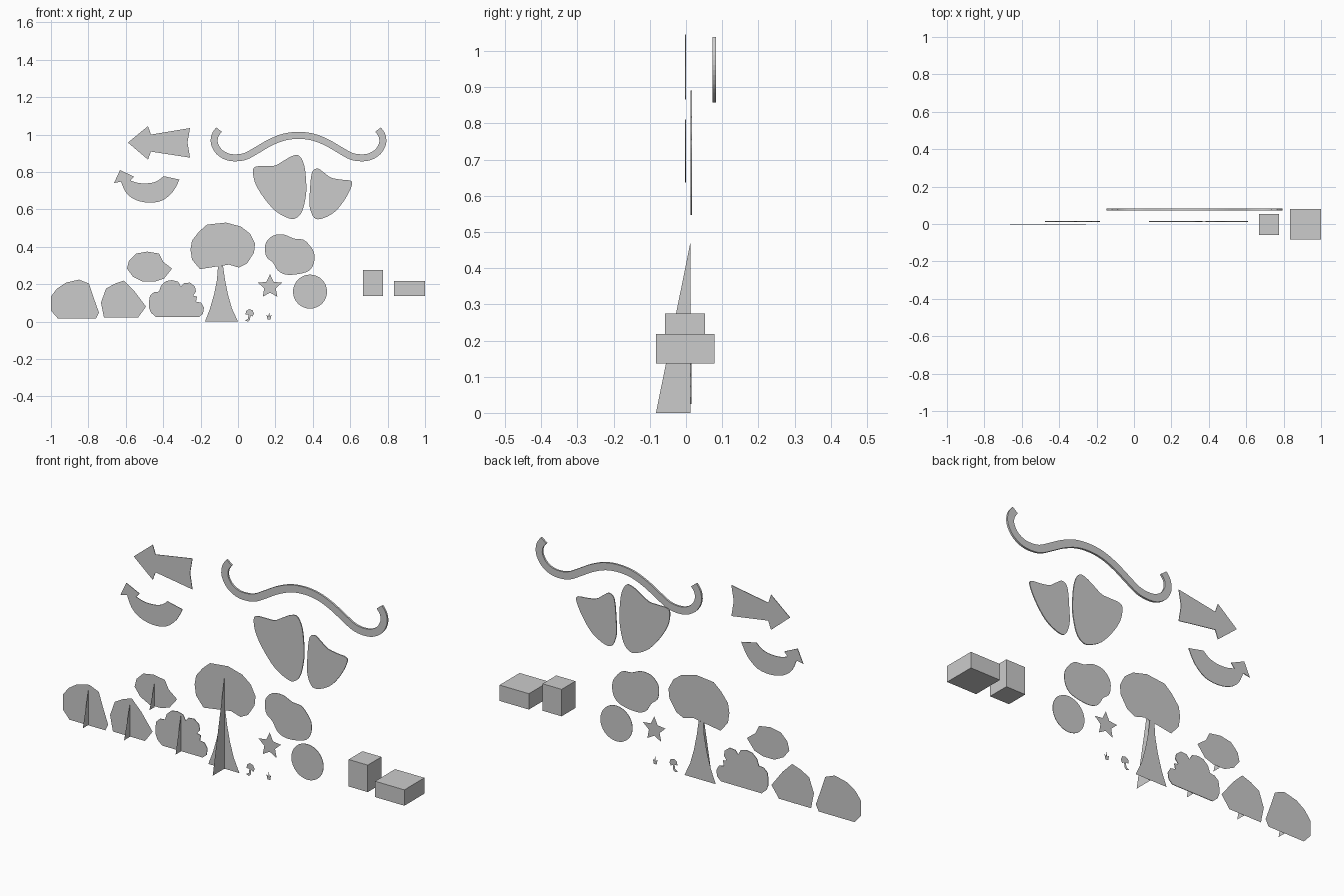
import bpy, bmesh, math
from mathutils import Vector

# Outlines are sketched on a sheet 374 units wide: x right, y down, ground line at 322
S = 187.0
def sheet(p):
    return Vector(((p[0] - 238) / S, (322 - p[1]) / S))

def spline(pts, n=4, closed=True):
    """Smooth curve through the points (Catmull-Rom)."""
    out, m = [], len(pts)
    v = [Vector(p) for p in pts]
    for i in range(m if closed else m - 1):
        if closed:
            a, b, c, d = (v[(i + k) % m] for k in (-1, 0, 1, 2))
        else:
            a, b, c, d = (v[min(max(i + k, 0), m - 1)] for k in (-1, 0, 1, 2))
        for k in range(n):
            t = k / n
            out.append(0.5 * (2 * b + (c - a) * t + (2 * a - 5 * b + 4 * c - d) * t * t
                              + (3 * b - a - 3 * c + d) * t ** 3))
    if not closed:
        out.append(v[-1])
    return out

def finish(name, bm):
    bmesh.ops.recalc_face_normals(bm, faces=bm.faces)
    me = bpy.data.meshes.new(name)
    bm.to_mesh(me)
    bm.free()
    ob = bpy.data.objects.new(name, me)
    bpy.context.collection.objects.link(ob)
    return ob

def extrude_back(bm, depth):
    if depth:
        r = bmesh.ops.extrude_face_region(bm, geom=bm.faces[:])
        bmesh.ops.translate(bm, vec=(0, depth, 0),
                            verts=[e for e in r["geom"] if isinstance(e, bmesh.types.BMVert)])

def cutout(name, pts, y=0.012, depth=0.0):
    """Flat upright shape, optionally with thickness."""
    bm = bmesh.new()
    co = [sheet(p) for p in pts]
    bm.faces.new([bm.verts.new((c.x, y, c.y)) for c in co])
    extrude_back(bm, depth)
    return finish(name, bm)

def fin(name, x, z0, z1, front, back=0.012):
    """Triangular support standing at right angles to a cutout."""
    bm = bmesh.new()
    bm.faces.new([bm.verts.new(c) for c in ((x, back, z0), (x, front, z0), (x, back, z1))])
    return finish(name, bm)

def block(name, x0, x1, y0, y1, z0, z1):
    bm = bmesh.new()
    bmesh.ops.create_cube(bm, size=1)
    bmesh.ops.scale(bm, vec=(x1 - x0, y1 - y0, z1 - z0), verts=bm.verts)
    bmesh.ops.translate(bm, vec=((x0 + x1) / 2, (y0 + y1) / 2, (z0 + z1) / 2), verts=bm.verts)
    return finish(name, bm)

# Rocks and shrubs
cutout("rock_left", [(51, 297), (57, 289), (66, 283), (79, 280), (89, 284), (94, 299),
                     (99, 313), (96, 319), (58, 319), (51, 311)])
cutout("rock_right", [(101, 303), (106, 289), (115, 284), (124, 281), (134, 291),
                      (146, 307), (138, 318), (104, 318)])
cutout("round_shrub", [(127, 269), (129, 261), (136, 254), (147, 252), (159, 254), (163, 262),
                       (172, 269), (164, 279), (155, 282), (143, 282), (133, 277)])
cutout("lumpy_bush", [(149, 302), (150, 296), (154, 292.5), (159, 292), (161, 286), (166, 281.5),
                      (172, 280.5), (178, 282), (181, 287), (184, 283.5), (190, 283), (195, 287),
                      (196, 292), (193, 296), (197, 297), (196, 302), (201, 303), (204, 308),
                      (203, 314), (199, 317.5), (156, 317.5), (151, 313), (149, 308)], depth=0.003)
fin("rock_left_fin", -0.855, 0.018, 0.20, -0.033)
fin("rock_right_fin", -0.62, 0.02, 0.19, -0.035)
fin("round_shrub_fin", -0.48, 0.21, 0.34, -0.03)
fin("lumpy_bush_fin", -0.33, 0.024, 0.22, -0.033)

# Tree
cutout("tree_trunk", [(205, 322), (210, 309), (214, 295), (217, 280), (218, 266.7), (223, 266),
                      (225, 280), (228, 295), (232, 309), (238, 322)])
cutout("tree_crown", [(192, 241), (199, 232), (207, 225), (226, 223), (241, 227), (250, 234),
                      (255, 244), (254, 253), (247, 264), (239, 268), (229, 265), (216, 267),
                      (200, 269.5), (192, 260), (190.5, 250)])
fin("tree_fin", -0.085, 0.0, 0.47, -0.083)

# Foliage blob and disc
cutout("foliage_blob", spline([(265, 251), (266, 243), (273, 236), (284, 235), (294, 239),
                               (303, 240), (309, 245), (314, 253), (314, 263), (309, 271),
                               (298, 274.5), (286, 275), (278, 271), (273, 263), (267, 258)], 3),
       y=0.011, depth=0.002)
cutout("disc", [(310 + 17 * math.cos(a * math.tau / 32), 292 + 17 * math.sin(a * math.tau / 32))
                for a in range(32)], y=0.011, depth=0.002)

# Star
cutout("star", [(270 + r * math.sin(i * math.pi / 5), 287 - r * math.cos(i * math.pi / 5))
                for i in range(10) for r in ((12.5, 6)[i % 2],)])

# Mushroom and grass tuft
cutout("mushroom", [(245, 321), (248, 319), (248.5, 315), (245.5, 315), (246, 311.5), (249, 309.5),
                    (252.5, 310.5), (254, 314), (252.5, 317), (250.5, 315.5), (250, 320), (248, 322)])
cutout("grass_tuft", [(267.5, 320), (266.5, 315), (268.5, 317), (269, 312.5), (270, 317),
                      (271.5, 315), (270.5, 320)])

# Arrows
cutout("straight_arrow", [(128, 143), (148, 126.5), (151, 135), (190, 128.5), (187.5, 143),
                          (190, 158), (151, 152), (148, 160)], y=-0.003, depth=0.003)
outer = spline([(179.5, 180), (173, 192), (162, 201), (148, 203), (135, 200), (126, 193),
                (121, 182)], 3, False)
inner = spline([(130.5, 181), (139, 183.5), (150, 183.5), (158, 181), (163.5, 176.5)], 3, False)
cutout("curved_arrow", outer + [(114, 183.5), (120, 170.5), (134, 177)] + inner,
       y=-0.003, depth=0.003)

# Wing-like panels
cutout("large_panel", spline([(253, 171), (256, 167), (266, 166.5), (275, 166), (283, 161.5),
                              (292, 156.5), (299, 156), (304, 165), (306, 180), (306, 195),
                              (302, 212), (295, 219), (287, 218), (275, 211), (263, 197),
                              (255, 183)]), y=0.012, depth=0.005)
cutout("small_panel", spline([(313, 171), (318, 169), (324, 173), (331, 178), (341, 180),
                              (350, 181), (352, 185), (346, 198), (335, 212), (322, 219),
                              (314, 218), (309.5, 206), (310, 190), (311, 178)]),
       y=0.012, depth=0.005)

# Wavy ribbon: left half of the centre line mirrored about x = 298.5
half = [(219, 130), (215, 136), (214.5, 144), (219, 152), (227, 157), (236, 158.2), (246, 156.5),
        (257, 150.5), (270, 143), (284, 137.5), (298.5, 135.8)]
line = spline(half + [(597 - x, y) for x, y in half[-2::-1]], 4, False)
bm = bmesh.new()
prev = None
for i, p in enumerate(line):
    d = (line[min(i + 1, len(line) - 1)] - line[max(i - 1, 0)]).normalized()
    nrm = Vector((-d.y, d.x)) * 3.5
    pair = [bm.verts.new((c.x, 0.073, c.y)) for c in (sheet(p + nrm), sheet(p - nrm))]
    if prev:
        bm.faces.new((prev[0], prev[1], pair[1], pair[0]))
    prev = pair
extrude_back(bm, 0.01)
finish("wavy_ribbon", bm)

# Blocks
block("tall_block", 0.667, 0.775, -0.058, 0.053, 0.137, 0.275)
block("low_block", 0.834, 1.0, -0.083, 0.079, 0.137, 0.218)
